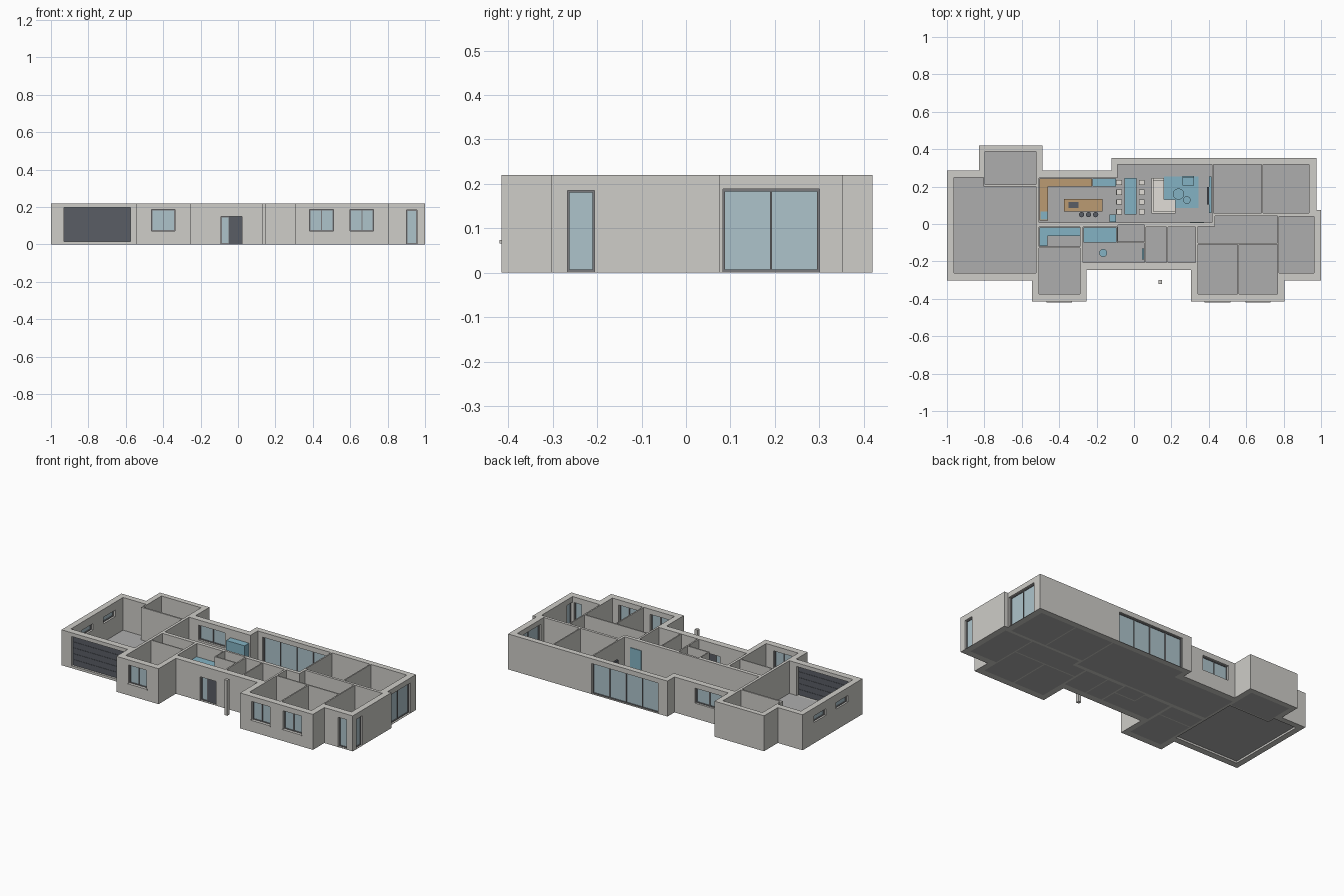
import bpy, bmesh, math
from mathutils import Matrix

if "Cube" in bpy.data.objects:
    bpy.data.objects.remove(bpy.data.objects["Cube"])

H = 0.22
COL = {}


def mat(name, rgb):
    m = bpy.data.materials.new(name)
    m.diffuse_color = (*rgb, 1)
    m.use_nodes = True
    m.node_tree.nodes["Principled BSDF"].inputs["Base Color"].default_value = m.diffuse_color
    COL[name] = m


mat("wall", (0.62, 0.61, 0.58))
mat("floor", (0.42, 0.42, 0.42))
mat("dark", (0.10, 0.11, 0.13))
mat("frame", (0.2, 0.2, 0.21))
mat("glass", (0.42, 0.55, 0.6))
mat("teal", (0.23, 0.45, 0.55))
mat("wood", (0.5, 0.33, 0.17))
mat("cream", (0.75, 0.73, 0.68))

cutters = bpy.data.collections.new("cutters")
bpy.context.scene.collection.children.link(cutters)


def add(name, bm, colour=None, coll=None):
    bmesh.ops.recalc_face_normals(bm, faces=bm.faces)
    me = bpy.data.meshes.new(name)
    bm.to_mesh(me)
    bm.free()
    ob = bpy.data.objects.new(name, me)
    (coll or bpy.context.scene.collection).objects.link(ob)
    if colour:
        me.materials.append(COL[colour])
    return ob


def box(name, x0, x1, y0, y1, z0, z1, colour=None, coll=None):
    bm = bmesh.new()
    m = Matrix.Translation(((x0 + x1) / 2, (y0 + y1) / 2, (z0 + z1) / 2)) @ \
        Matrix.Diagonal((x1 - x0, y1 - y0, z1 - z0, 1))
    bmesh.ops.create_cube(bm, size=1, matrix=m)
    return add(name, bm, colour, coll)


def cutter(*dims):
    box("cutter", *dims, coll=cutters).hide_render = True


def disc(name, x, y, r, z0, z1, colour):
    bm = bmesh.new()
    bmesh.ops.create_cone(bm, cap_ends=True, segments=24, radius1=r, radius2=r, depth=z1 - z0,
                          matrix=Matrix.Translation((x, y, (z0 + z1) / 2)))
    ob = add(name, bm, colour)
    for p in ob.data.polygons:
        p.use_smooth = len(p.vertices) == 4


def opening(name, axis, c, a0, a1, z0, z1, panes):
    """Hole in a wall centred on c, filled with a frame and glass."""
    def put(fn, u0, u1, d, w0, w1, *rest):
        if axis == "x":
            fn(*rest[:1], u0, u1, c - d, c + d, w0, w1, *rest[1:])
        else:
            fn(*rest[:1], c - d, c + d, u0, u1, w0, w1, *rest[1:])
    put(cutter, a0, a1, 0.03, z0, z1)
    put(box, a0, a1, 0.002, z0, z1, name + "_glass", "glass")
    t = 0.005
    for i in range(panes + 1):
        u = a0 + (a1 - a0 - t) * i / panes
        put(box, u, u + t, 0.007, z0, z1, name + "_upright", "frame")
    for w in (z0, z1 - t):
        put(box, a0, a1, 0.007, w, w + t, name + "_rail", "frame")


# outer shell
outline = [(-1, .285), (-.83, .285), (-.83, .42), (-.49, .42), (-.49, .285), (-.12, .285),
           (-.12, .353), (.975, .353), (.975, .075), (1, .075), (1, -.303), (.805, -.303),
           (.805, -.415), (.305, -.415), (.305, -.245), (-.255, -.245), (-.255, -.415),
           (-.545, -.415), (-.545, -.303), (-1, -.303)]
bm = bmesh.new()
f = bm.faces.new([bm.verts.new((x, y, 0)) for x, y in outline])
top = bmesh.ops.extrude_face_region(bm, geom=[f])
bmesh.ops.translate(bm, vec=(0, 0, H), verts=[v for v in top["geom"] if isinstance(v, bmesh.types.BMVert)])
walls = add("walls", bm, "wall")

# rooms: cut from the shell, then floored
rooms = {
    "garage": (-.963, -.525, -.263, .2), "garage_nook": (-.963, -.805, .1, .248),
    "store": (-.797, -.525, .21, .388), "kitchen": (-.508, -.07, .008, .246),
    "living": (-.087, .416, .008, .318), "back_bedroom": (.424, .683, .058, .318),
    "main_bedroom": (.69, .936, .058, .318), "corridor": (.432, .768, -.102, .042),
    "corridor_end": (.342, .5, -.102, -.014), "dressing": (.776, .963, -.263, .04),
    "front_bedroom_a": (.342, .553, -.375, -.11), "front_bedroom_b": (.561, .768, -.375, -.11),
    "bathroom": (.182, .33, -.205, -.015), "toilet": (.064, .175, -.205, -.015),
    "hall": (-.085, .055, -.094, -.005), "entry": (-.272, .055, -.205, -.102),
    "entry_back": (-.272, -.091, -.205, -.015), "utility": (-.508, -.288, -.12, -.016),
    "study": (-.508, -.288, -.375, -.127)}
for n, r in rooms.items():
    cutter(*r, -0.05, 0.3)
    z = 0.012 if n.startswith("garage") else 0
    box(n + "_floor", *r, z, z + 0.005, "floor")

# windows and glazed doors
for n, x0, x1 in (("study", -.462, -.337), ("bedroom_a", .383, .51), ("bedroom_b", .6, .725)):
    opening(n + "_window", "x", -.395, x0, x1, .072, .188, 2)
    box(n + "_sill", x0 - .005, x1 + .005, -.42, -.38, .066, .073, "wall")
opening("dressing_front_door", "x", -.283, .9, .957, .002, .185, 1)
opening("dressing_side_door", "y", .982, -.267, -.206, .002, .185, 1)
opening("bedroom_slider", "y", .956, .083, .3, .002, .188, 2)
opening("living_slider", "x", .336, -.055, .4, .002, .19, 4)
opening("kitchen_window", "x", .266, -.445, -.26, .095, .188, 2)
opening("garage_window_back", "y", -.982, .055, .172, .13, .17, 1)
opening("garage_window_front", "y", -.982, -.16, -.045, .13, .17, 1)
opening("side_light", "x", -.225, -.09, -.047, .002, .15, 1)

# front door, garage door, inner door and porch post
cutter(-.05, .022, -.27, -.18, .002, .15)
box("front_door", -.047, .022, -.232, -.222, .002, .15, "dark")
cutter(-.93, -.575, -.32, -.24, .015, .197)
for i in range(5):
    z = .015 + i * .0364
    box("garage_door_panel", -.93, -.575, -.29, -.28, z, z + .035, "dark")
box("garage_door_core", -.93, -.575, -.288, -.282, .015, .197, "dark")
box("living_door", .3, .375, 0, .012, .003, .165, "teal")
box("porch_post", .13, .15, -.32, -.3, 0, H, "wall")

mod = walls.modifiers.new("cut", "BOOLEAN")
mod.operation = "DIFFERENCE"
mod.operand_type = "COLLECTION"
mod.collection = cutters
mod.solver = "EXACT"

# kitchen
F = 0.005
box("back_counter", -.505, -.225, .2, .244, F, .075, "wood")
box("side_counter", -.505, -.46, .02, .2, F, .075, "wood")
box("sink", -.5, -.463, .025, .068, .07, .079, "teal")
box("tall_cupboards", -.222, -.095, .2, .244, F, .17, "teal")
box("island", -.375, -.168, .068, .133, F, .075, "wood")
box("hob", -.35, -.297, .085, .118, .075, .077, "dark")
for x in (-.28, -.243, -.205):
    disc("stool_seat", x, .05, .014, .05, .056, "dark")
    disc("stool_leg", x, .05, .003, F, .05, "dark")
box("side_cabinet", -.13, -.095, .012, .05, F, .075, "teal")

# dining
box("table_top", -.05, .013, .05, .245, .055, .063, "teal")
for y in (.065, .22):
    box("table_leg", -.03, -.007, y, y + .01, F, .055, "teal")
for y in (.065, .118, .17, .222):
    for x, s in ((-.079, -1), (.041, 1)):
        box("chair_seat", x - .015, x + .015, y - .014, y + .014, .033, .04, "cream")
        bx = x + s * .014
        box("chair_back", bx - .002, bx + .002, y - .014, y + .014, .04, .075, "cream")
        for dx in (-.012, .012):
            for dy in (-.012, .012):
                box("chair_leg", x + dx - .002, x + dx + .002, y + dy - .002, y + dy + .002, F, .033, "cream")

# lounge
box("rug", .16, .345, .085, .255, F, .007, "teal")
box("sofa_base", .093, .16, .055, .245, F, .032, "cream")
box("sofa_chaise", .16, .222, .055, .13, F, .032, "cream")
box("sofa_back", .093, .105, .055, .245, .032, .06, "cream")
box("sofa_side_back", .105, .222, .055, .067, .032, .06, "cream")
box("sofa_arm", .105, .16, .233, .245, .032, .048, "cream")
box("armchair_seat", .258, .32, .207, .255, F, .033, "teal")
box("armchair_back", .258, .32, .245, .257, .033, .06, "teal")
disc("coffee_table", .238, .16, .03, .007, .035, "teal")
disc("side_table", .283, .128, .02, .007, .028, "teal")
box("media_wall", .402, .415, .06, .255, F, .05, "teal")
box("screen", .39, .4, .105, .198, .06, .12, "dark")

# utility and entry
box("utility_counter", -.505, -.29, -.065, -.02, F, .075, "teal")
box("utility_side_counter", -.505, -.462, -.117, -.065, F, .075, "teal")
box("wardrobe", -.27, -.094, -.1, -.02, F, .14, "teal")
disc("round_table", -.165, -.155, .021, F, .05, "teal")
box("console", .043, .054, -.19, -.13, F, .06, "teal")
